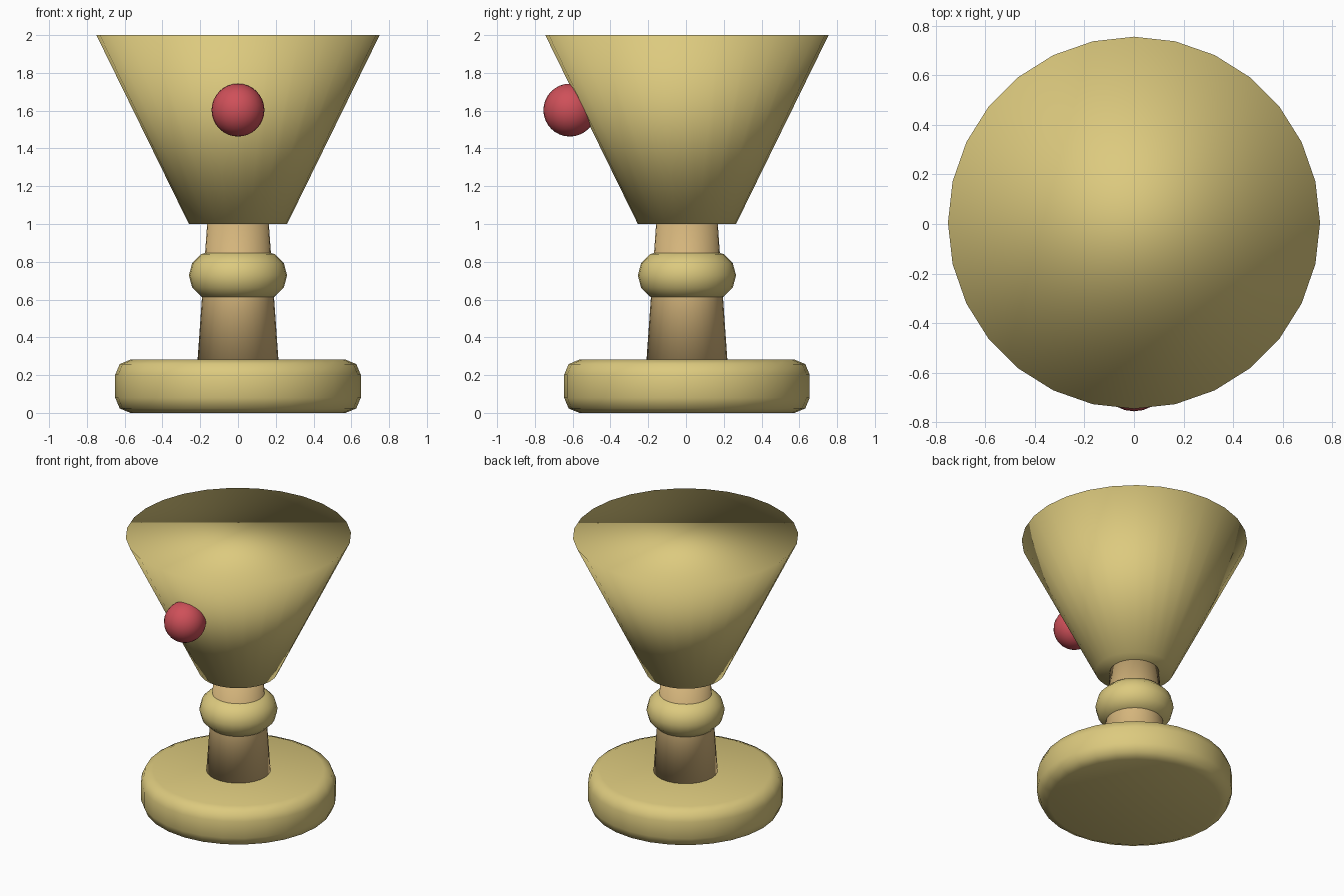
import bpy
import math

cube = bpy.data.objects.get("Cube")
if cube:
    bpy.data.objects.remove(cube, do_unlink=True)

SIDES = 28
CENTER_Y = 0.005


def make_material(name, color):
    mat = bpy.data.materials.new(name)
    mat.use_nodes = True
    rgba = (*color, 1.0)
    mat.diffuse_color = rgba
    bsdf = next(n for n in mat.node_tree.nodes if n.type == 'BSDF_PRINCIPLED')
    bsdf.inputs["Base Color"].default_value = rgba
    return mat


def finish(name, mat):
    obj = bpy.context.object
    obj.name = name
    obj.data.materials.append(mat)
    bpy.ops.object.shade_smooth()
    return obj


def tapered(name, mat, r_low, r_high, z_low, z_high):
    bpy.ops.mesh.primitive_cone_add(
        vertices=SIDES, radius1=r_low, radius2=r_high, depth=z_high - z_low,
        location=(0, CENTER_Y, (z_low + z_high) / 2))
    return finish(name, mat)


gold = make_material("pale gold", (0.72, 0.59, 0.21))
tan = make_material("warm tan", (0.66, 0.46, 0.2))
red = make_material("ruby red", (0.62, 0.08, 0.1))

# Foot with rounded rims
foot = tapered("foot", gold, 0.65, 0.65, 0.0, 0.282)
bevel = foot.modifiers.new("rounded rim", 'BEVEL')
bevel.width = 0.08
bevel.segments = 2
bevel.limit_method = 'ANGLE'
bevel.angle_limit = math.radians(40)

# Tapering stem
tapered("stem", tan, 0.217, 0.162, 0.24, 1.02)

# Rounded ring around the stem
bpy.ops.mesh.primitive_torus_add(
    major_radius=0.13, minor_radius=0.13, major_segments=SIDES,
    minor_segments=12, location=(0, CENTER_Y, 0.728))
finish("stem_ring", gold)

# Solid flared bowl with soft normals across its rim
tapered("bowl", gold, 0.26, 0.75, 1.0, 2.0)

# Jewel set in the front
bpy.ops.mesh.primitive_uv_sphere_add(
    segments=24, ring_count=16, radius=0.14, location=(0, -0.615, 1.603))
finish("jewel", red)
